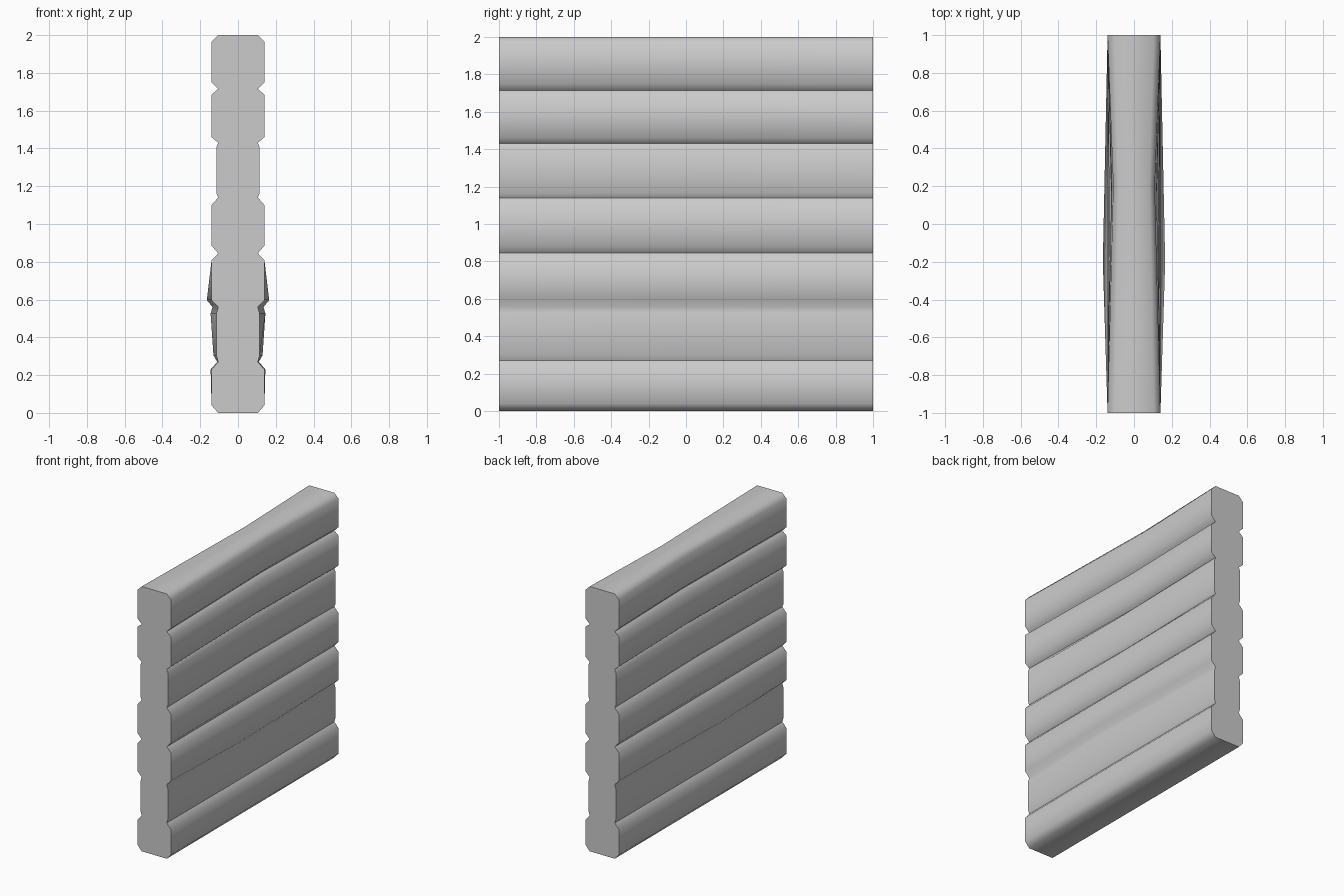
import bpy, bmesh

if "Cube" in bpy.data.objects:
    bpy.data.objects.remove(bpy.data.objects["Cube"])

# Grooves between planks: height, half width in the middle, y of the middle
END_GROOVE = 0.105
grooves = [(0.0, .105, 0), (.27, .11, -.1), (.56, .135, -.2), (.845, .105, -.1),
           (1.14, .09, 0), (1.43, .085, .1), (1.715, .085, .15), (2.0, .08, .2)]
# Planks: end half width, middle half width low / high, y of the middle, bevel height
planks = [(.14, .14, .145, 0, .04), (.115, .13, .145, -.2, .035), (.14, .165, .14, -.2, .037),
          (.14, .135, .13, -.1, .04), (.115, .11, .11, 0, .025), (.14, .12, .12, .1, .03),
          (.14, .12, .11, .2, .035)]

# One side of the section, bottom to top: (z, end half width, middle half width, middle y)
side = []
for i, (w, lo, hi, my, b) in enumerate(planks):
    z0, gm, gy = grooves[i]
    z1 = grooves[i + 1][0]
    side.append((z0, END_GROOVE, gm, gy))
    side.append((z0 + b, w, lo, my))
    side.append((z1 - b, w, hi, my))
z, gm, gy = grooves[-1]
side.append((z, END_GROOVE, gm, gy))

bm = bmesh.new()


def ring(y=None):
    """Closed section; the middle section when y is not given."""
    pts = []
    for s, rows in ((1, side), (-1, side[::-1])):
        for z, e, m, my in rows:
            pts.append(bm.verts.new((s * (m if y is None else e), my if y is None else y, z)))
    return pts


# Plank wall: front section, bowed middle, back section
rings = [ring(-1), ring(), ring(1)]
n = len(rings[0])
for a, b in zip(rings, rings[1:]):
    for i in range(n):
        j = (i + 1) % n
        bm.faces.new((a[i], a[j], b[j], b[i]))

# End faces, split in strips across the wall
for r in (rings[0], rings[2]):
    for i in range(len(side) - 1):
        bm.faces.new((r[i], r[i + 1], r[n - 2 - i], r[n - 1 - i]))

bmesh.ops.recalc_face_normals(bm, faces=bm.faces)
me = bpy.data.meshes.new("plank_wall")
bm.to_mesh(me)
bm.free()
wall = bpy.data.objects.new("plank_wall", me)
bpy.context.collection.objects.link(wall)
bpy.context.view_layer.objects.active = wall
wall.select_set(True)
bpy.ops.object.shade_smooth_by_angle(angle=1.05)
